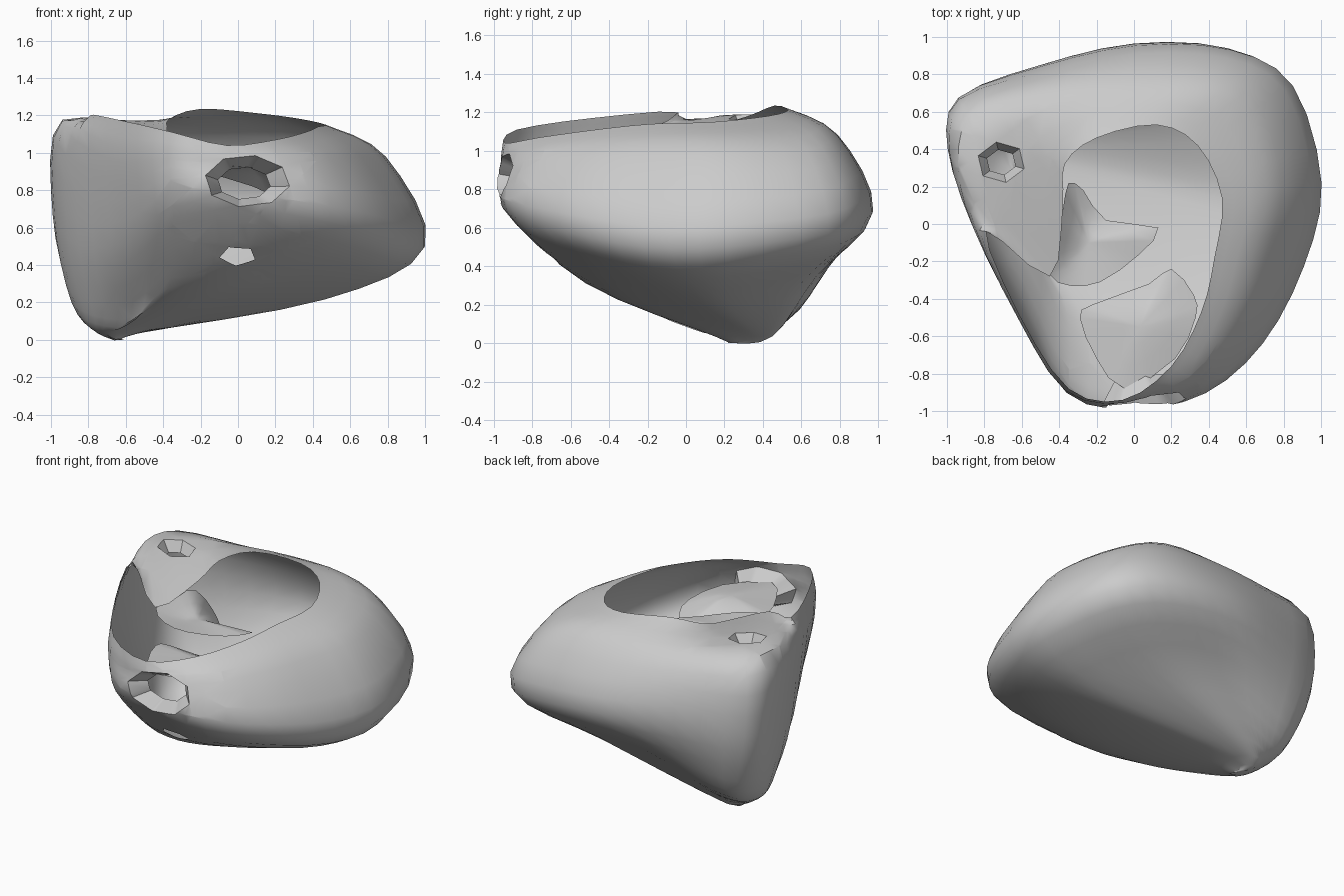
import bpy, bmesh, math
from mathutils import Vector

cube = bpy.data.objects.get("Cube")
if cube:
    bpy.data.objects.remove(cube, do_unlink=True)

grey = bpy.data.materials.new("stone_grey")
grey.use_nodes = True
colour = (0.6, 0.6, 0.6, 1)
grey.diffuse_color = colour
grey.node_tree.nodes["Principled BSDF"].inputs["Base Color"].default_value = colour


def finish(name, bm, angle=45):
    """Turn a bmesh into a smooth shaded object."""
    mesh = bpy.data.meshes.new(name)
    bm.to_mesh(mesh)
    bm.free()
    mesh.materials.append(grey)
    obj = bpy.data.objects.new(name, mesh)
    bpy.context.collection.objects.link(obj)
    bpy.ops.object.select_all(action='DESELECT')
    obj.select_set(True)
    bpy.context.view_layer.objects.active = obj
    bpy.ops.object.shade_smooth_by_angle(angle=math.radians(angle))
    return obj


def spline(points, steps, closed):
    """Pass a smooth curve through the points."""
    pts = [Vector(p) for p in points]
    count = len(pts)

    def at(i):
        return pts[i % count] if closed else pts[max(0, min(count - 1, i))]

    result = []
    for i in range(count if closed else count - 1):
        a, b, c, d = at(i - 1), at(i), at(i + 1), at(i + 2)
        for s in range(steps):
            t = s / steps
            result.append(b + (c - a) * (t / 2)
                          + (a * 2 - b * 5 + c * 4 - d) * (t * t / 2)
                          + (b * 3 - a - c * 3 + d) * (t ** 3 / 2))
    if not closed:
        result.append(pts[-1].copy())
    return result


# Horizontal outlines of the shell, from the mouth rim down to the belly
rim = [(-.45, -.28, 1.06), (-.79, -.04, 1.2), (-.61, -.49, 1.17), (-.35, -.88, 1.11),
       (-.06, -.94, 1.04), (.2, -.76, 1.07), (.36, -.47, 1.11), (.43, -.18, 1.14),
       (.47, .14, 1.15), (.34, .42, 1.18), (.12, .53, 1.21), (-.2, .46, 1.235),
       (-.37, .32, 1.18), (-.38, .1, 1.12)]
shoulder = [(-.94, .31, 1.17), (-.86, -.02, 1.06), (-.62, -.5, .95), (-.37, -.89, .97),
            (-.04, -.96, .93), (.33, -.84, .95), (.56, -.54, .97), (.7, -.18, .98),
            (.79, .2, .98), (.67, .63, 1), (.4, .77, 1.07), (-.05, .78, 1.09),
            (-.5, .7, 1.12), (-.87, .58, 1.16)]
crease = [(-.98, .42, .65), (-.85, .05, .5), (-.59, -.4, .53), (-.35, -.86, .72),
          (0, -.96, .72), (.37, -.88, .65), (.68, -.63, .58), (.91, -.22, .5),
          (1, .22, .5), (.84, .74, .57), (.5, .94, .65), (0, .965, .7),
          (-.5, .85, .72), (-.93, .68, .68)]
belly = [(-.89, .4, .2), (-.77, .13, .13), (-.57, -.04, .12), (-.37, -.42, .28),
         (-.1, -.52, .31), (.12, -.44, .3), (.28, -.26, .27), (.42, 0, .23),
         (.46, .22, .22), (.3, .54, .29), (.05, .66, .34), (-.25, .69, .35),
         (-.57, .66, .27), (-.81, .6, .22)]

# Blunt foot closing the bottom
foot = [(-.64 - .11 * math.cos(math.tau * j / len(rim)),
         .3 - .15 * math.sin(math.tau * j / len(rim)), .035) for j in range(len(rim))]
tip = Vector((-.61, .22, 0))

# Shell skin lofted through the outlines
bm = bmesh.new()
outlines = [spline(o, 3, True) for o in (rim, shoulder, crease, belly, foot)]
columns = [spline(list(col) + [tip], 4, False) for col in zip(*outlines)]
grid = [[bm.verts.new(p) for p in col] for col in columns]
for j, col in enumerate(grid):
    after = grid[(j + 1) % len(grid)]
    for i in range(len(col) - 1):
        bm.faces.new((col[i], col[i + 1], after[i + 1], after[i]))
bmesh.ops.remove_doubles(bm, verts=bm.verts[:], dist=.0005)
bm.normal_update()


def cut_hole(centre, normal, wide, tall, sides, depth):
    """Cut a many-sided hole and fold its edge inward as a funnel."""
    c, n = Vector(centre), Vector(normal).normalized()
    side = Vector((1, 0, 0))
    side = (side - n * side.dot(n)).normalized()
    up = n.cross(side)
    limit = math.cos(math.pi / sides)
    tests = []

    def near():
        return [f for f in bm.faces
                if (f.calc_center_median() - c).length < .4 and f.normal.dot(n) > .2]

    for k in range(sides):
        a = math.tau * k / sides + .2
        w = side * (math.cos(a) / wide) + up * (math.sin(a) / tall)
        on_plane = c + (side * (math.cos(a) * wide) + up * (math.sin(a) * tall)) * limit
        tests.append(w)
        faces = near()
        edges = list({e for f in faces for e in f.edges})
        verts = list({v for f in faces for v in f.verts})
        bmesh.ops.bisect_plane(bm, geom=verts + edges + faces, dist=.0001,
                               plane_co=on_plane, plane_no=w)
        bm.normal_update()
    doomed = [f for f in near()
              if all(w.dot(f.calc_center_median() - c) < limit for w in tests)]
    border = {e for f in doomed for e in f.edges}
    border = [e for e in border if any(f not in doomed for f in e.link_faces)]
    bmesh.ops.delete(bm, geom=doomed, context='FACES')
    if depth and border:
        made = bmesh.ops.extrude_edge_only(bm, edges=border)["geom"]
        for v in made:
            if isinstance(v, bmesh.types.BMVert):
                v.co = c + (v.co - c) * .62 - n * depth
    bm.normal_update()


# Front spout, small vent under it, and roof vent
cut_hole((.05, -.95, .85), (.15, -1, .1), .23, .14, 8, .12)
cut_hole((0, -.7, .45), (0, -.7, -.7), .1, .08, 5, 0)
cut_hole((-.71, .33, 1.18), (0, 0, 1), .13, .11, 6, .07)
finish("shell", bm)


def flap(name, outline, centre):
    """Make a curled sheet from an outline with a raised or sunken middle."""
    sheet = bmesh.new()
    edge = spline(outline, 2, True)
    mid = Vector(centre)
    rows = []
    for t in (0, .35, .7):
        row = [p.lerp(mid, t) for p in edge]
        for p, q in zip(row, edge):
            p.z = q.z + (mid.z - q.z) * math.sin(t * math.pi / 2)
        rows.append([sheet.verts.new(p) for p in row])
    for a, b in zip(rows, rows[1:]):
        for i in range(len(a)):
            k = (i + 1) % len(a)
            sheet.faces.new((a[i], a[k], b[k], b[i]))
    hub = sheet.verts.new(mid)
    for i, v in enumerate(rows[-1]):
        sheet.faces.new((v, rows[-1][(i + 1) % len(edge)], hub))
    finish(name, sheet)


# Tongue hanging from the roof edge into the mouth
flap("roof_tongue",
     [(-.38, .08, 1.06), (-.43, -.08, 1.08), (-.45, -.27, 1.05), (-.34, -.33, 1),
      (-.18, -.31, .97), (.02, -.17, .94), (.13, -.02, .94), (-.15, .02, .88),
      (-.27, .18, .82), (-.35, .22, .88)], (-.24, -.1, .96))

# Tongue lying behind the front lip
flap("front_tongue",
     [(-.29, -.5, .92), (-.22, -.43, .91), (.08, -.32, .82), (.2, -.24, .77),
      (.32, -.38, .8), (.33, -.5, .85), (.22, -.72, .9), (-.05, -.88, .93),
      (-.2, -.72, .92)], (.03, -.55, .94))
